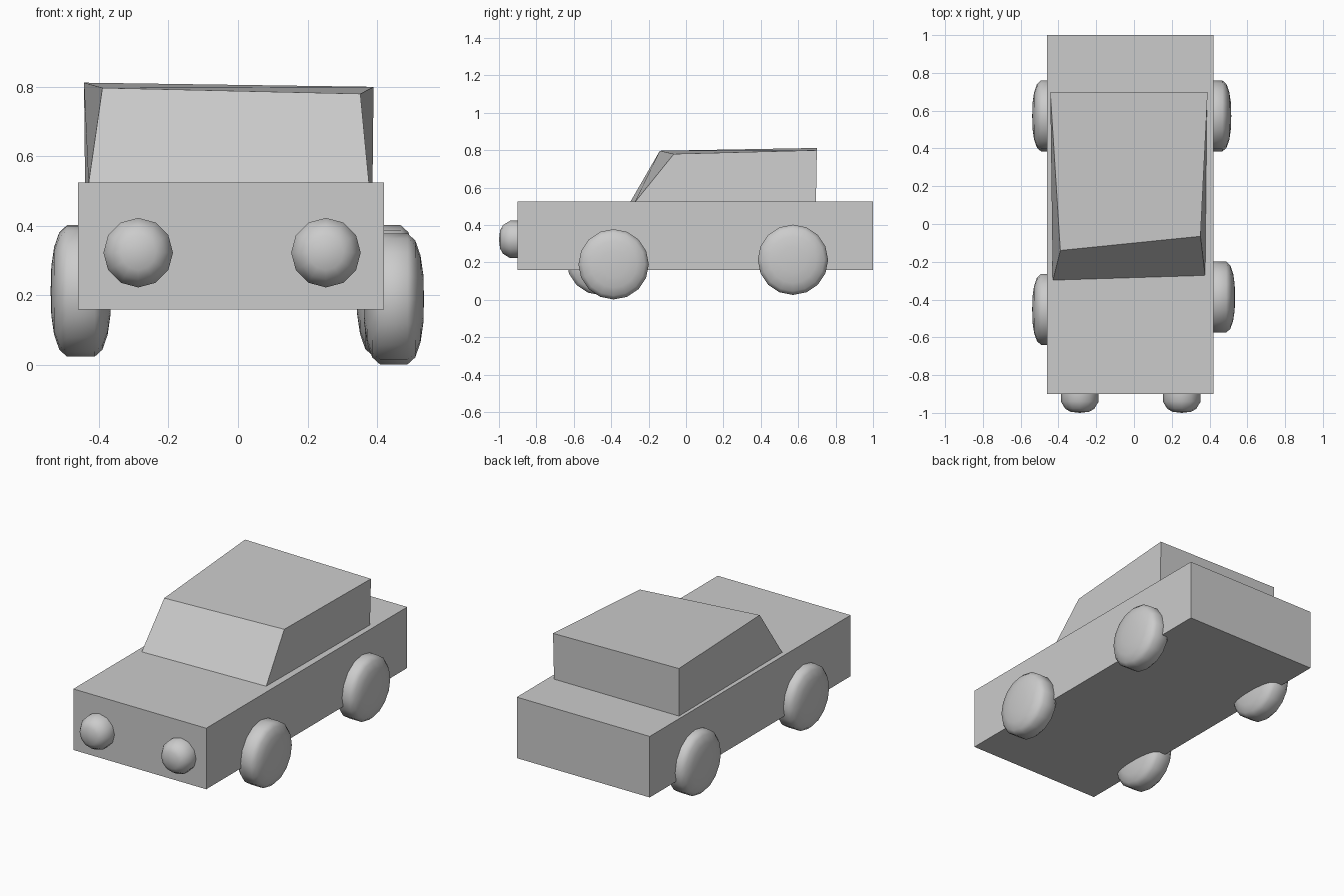
import bpy
import bmesh
from math import tau
from mathutils import Matrix, Vector

cube = bpy.data.objects.get("Cube")
if cube:
    bpy.data.objects.remove(cube, do_unlink=True)

grey = bpy.data.materials.new("plain_grey")
grey.use_nodes = True
grey.diffuse_color = (0.6, 0.6, 0.6, 1)
grey.node_tree.nodes["Principled BSDF"].inputs["Base Color"].default_value = grey.diffuse_color


def make_object(name, bm, smooth=False):
    bmesh.ops.recalc_face_normals(bm, faces=bm.faces)
    mesh = bpy.data.meshes.new(name)
    for face in bm.faces:
        face.smooth = smooth
    bm.to_mesh(mesh)
    bm.free()
    mesh.materials.append(grey)
    obj = bpy.data.objects.new(name, mesh)
    bpy.context.collection.objects.link(obj)
    return obj


def box(name, corners):
    """Box whose corners are given by their (x, y, z) side signs."""
    bm = bmesh.new()
    bmesh.ops.create_cube(bm, size=2)
    for v in bm.verts:
        v.co = corners(*(c > 0 for c in v.co))
    return make_object(name, bm)


def rounded_disc(name, center, axis, profile, sides):
    """Spin a mirrored (offset, radius) half profile around an axis."""
    bm = bmesh.new()
    points = profile + [(-t, r) for t, r in reversed(profile)]
    verts = [bm.verts.new((r, 0, t)) for t, r in points]
    edges = [bm.edges.new(pair) for pair in zip(verts, verts[1:])]
    bmesh.ops.spin(bm, geom=verts + edges, cent=(0, 0, 0), axis=(0, 0, 1),
                   angle=tau, steps=sides, use_duplicate=False)
    bmesh.ops.remove_doubles(bm, verts=bm.verts, dist=0.0005)
    turn = Vector((0, 0, 1)).rotation_difference(Vector(axis)).to_matrix().to_4x4()
    bm.transform(Matrix.Translation(center) @ turn)
    return make_object(name, bm, smooth=True)


# Main body
box("body", lambda x, y, z: (0.42 if x else -0.46, 1.0 if y else -0.9, 0.525 if z else 0.16))

# Slightly uneven cabin with a sloping windscreen
cabin_corners = {
    (False, False, False): (-0.43, -0.30, 0.52),
    (True, False, False): (0.377, -0.275, 0.52),
    (False, True, False): (-0.44, 0.695, 0.52),
    (True, True, False): (0.387, 0.695, 0.52),
    (False, False, True): (-0.39, -0.14, 0.797),
    (True, False, True): (0.352, -0.065, 0.78),
    (False, True, True): (-0.443, 0.70, 0.812),
    (True, True, True): (0.39, 0.70, 0.80),
}
box("cabin", lambda *key: cabin_corners[key])

# Wheels
tyre = [(0.087, 0), (0.085, 0.07), (0.077, 0.125), (0.062, 0.168), (0.04, 0.188)]
wheels = {
    "front_left_wheel": (0.448, -0.387, 0.19),
    "front_right_wheel": (-0.452, -0.452, 0.212),
    "rear_left_wheel": (0.428, 0.572, 0.214),
    "rear_right_wheel": (-0.452, 0.572, 0.214),
}
for name, center in wheels.items():
    rounded_disc(name, center, (1, 0, 0), tyre, 16)

# Headlights
lamp = [(0.1, 0), (0.094, 0.05), (0.078, 0.077), (0.04, 0.1)]
for name, x in (("left_headlight", 0.253), ("right_headlight", -0.287)):
    rounded_disc(name, (x, -0.9, 0.323), (0, -1, 0), lamp, 12)
